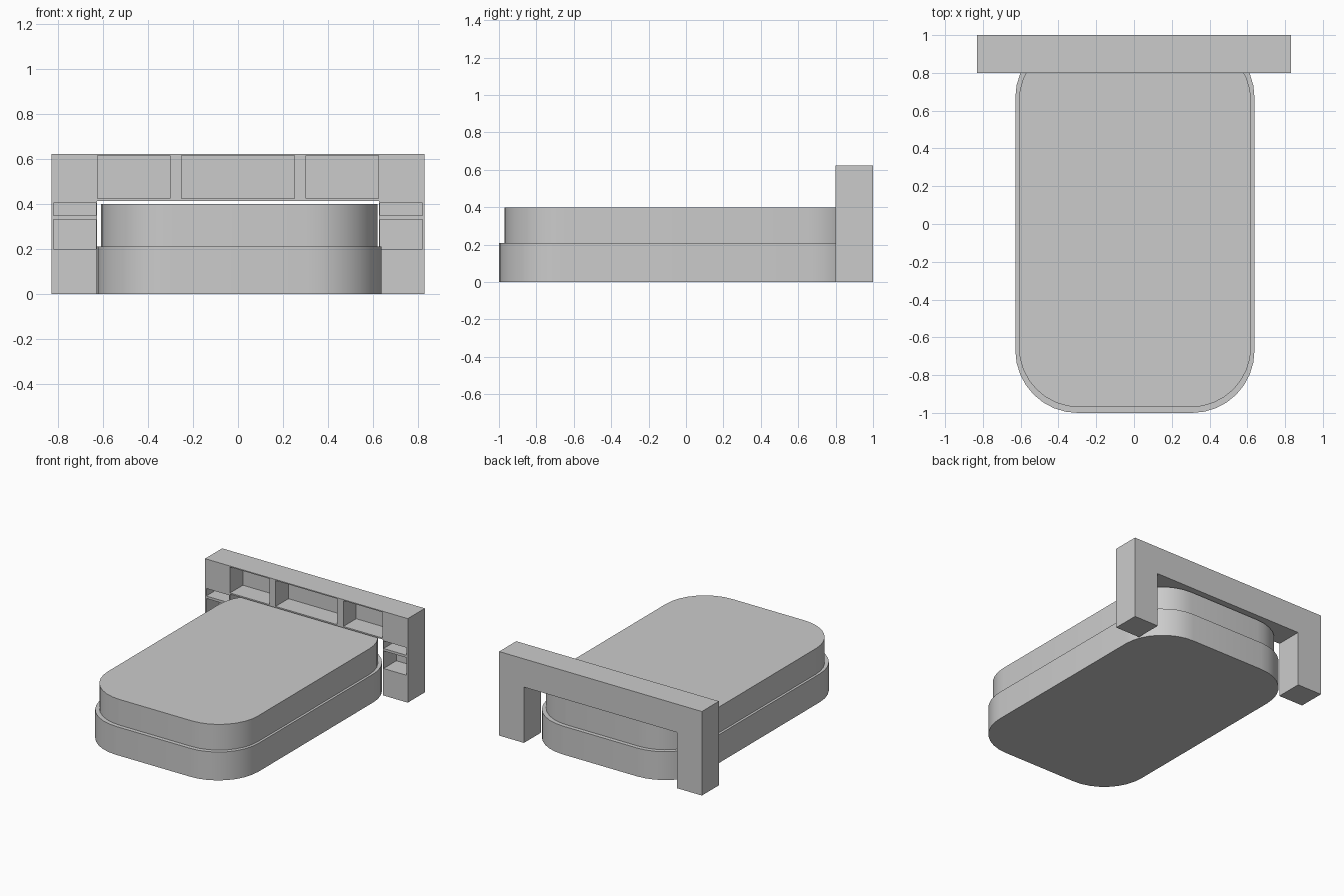
import bpy, bmesh
from math import sin, cos, pi, radians

if "Cube" in bpy.data.objects:
    bpy.data.objects.remove(bpy.data.objects["Cube"])


def extrude_profile(name, pts, vec):
    """Closed solid from a planar outline swept along vec."""
    bm = bmesh.new()
    face = bm.faces.new([bm.verts.new(p) for p in pts])
    new = bmesh.ops.extrude_face_region(bm, geom=[face])["geom"]
    bmesh.ops.translate(bm, vec=vec, verts=[v for v in new if isinstance(v, bmesh.types.BMVert)])
    bmesh.ops.recalc_face_normals(bm, faces=bm.faces)
    mesh = bpy.data.meshes.new(name)
    bm.to_mesh(mesh)
    bm.free()
    obj = bpy.data.objects.new(name, mesh)
    bpy.context.collection.objects.link(obj)
    return obj


def rounded_slab(name, cx, hx, hy, r, z0, z1, seg=8):
    """Rounded rectangle slab with smooth corners."""
    pts = []
    for i, (sx, sy) in enumerate([(1, 1), (-1, 1), (-1, -1), (1, -1)]):
        for k in range(seg + 1):
            a = pi / 2 * (i + k / seg)
            pts.append((cx + sx * (hx - r) + r * cos(a), sy * (hy - r) + r * sin(a), z0))
    obj = extrude_profile(name, pts, (0, 0, z1 - z0))
    bpy.ops.object.select_all(action='DESELECT')
    obj.select_set(True)
    bpy.context.view_layer.objects.active = obj
    bpy.ops.object.shade_smooth_by_angle(angle=radians(30))
    return obj


# Bed base and slightly smaller mattress
rounded_slab("bed_base", 0.005, 0.633, 1.0, 0.33, 0.0, 0.21)
rounded_slab("mattress", 0.005, 0.615, 0.97, 0.32, 0.21, 0.40)

# Headboard: upside-down U swept front to back
W, IN, H, TOP = 0.83, 0.627, 0.622, 0.413
outline = [(-W, 0), (-W, H), (W, H), (W, 0), (IN, 0), (IN, TOP), (-IN, TOP), (-IN, 0)]
headboard = extrude_profile("headboard", [(x, 0.8, z) for x, z in outline], (0, 0.2, 0))

# Shelf niches cut into the front (x0, x1, z0, z1)
niches = [(-0.252, 0.252, 0.423, 0.614)]
for s in (-1, 1):
    for x0, x1, z0, z1 in [(0.303, 0.625, 0.423, 0.614),
                           (0.632, 0.82, 0.348, 0.404),
                           (0.632, 0.82, 0.20, 0.33)]:
        niches.append((min(s * x0, s * x1), max(s * x0, s * x1), z0, z1))

bm = bmesh.new()
for x0, x1, z0, z1 in niches:
    verts = bmesh.ops.create_cube(bm, size=1)["verts"]
    bmesh.ops.scale(bm, vec=(x1 - x0, 0.2, z1 - z0), verts=verts)
    bmesh.ops.translate(bm, vec=((x0 + x1) / 2, 0.85, (z0 + z1) / 2), verts=verts)
mesh = bpy.data.meshes.new("niche_cutter")
bm.to_mesh(mesh)
bm.free()
cutter = bpy.data.objects.new("niche_cutter", mesh)
bpy.context.collection.objects.link(cutter)
cutter.hide_render = True

mod = headboard.modifiers.new("niches", 'BOOLEAN')
mod.operation = 'DIFFERENCE'
mod.solver = 'EXACT'
mod.object = cutter
bpy.ops.object.select_all(action='DESELECT')
headboard.select_set(True)
bpy.context.view_layer.objects.active = headboard
bpy.ops.object.modifier_apply(modifier=mod.name)
bpy.data.objects.remove(cutter)
